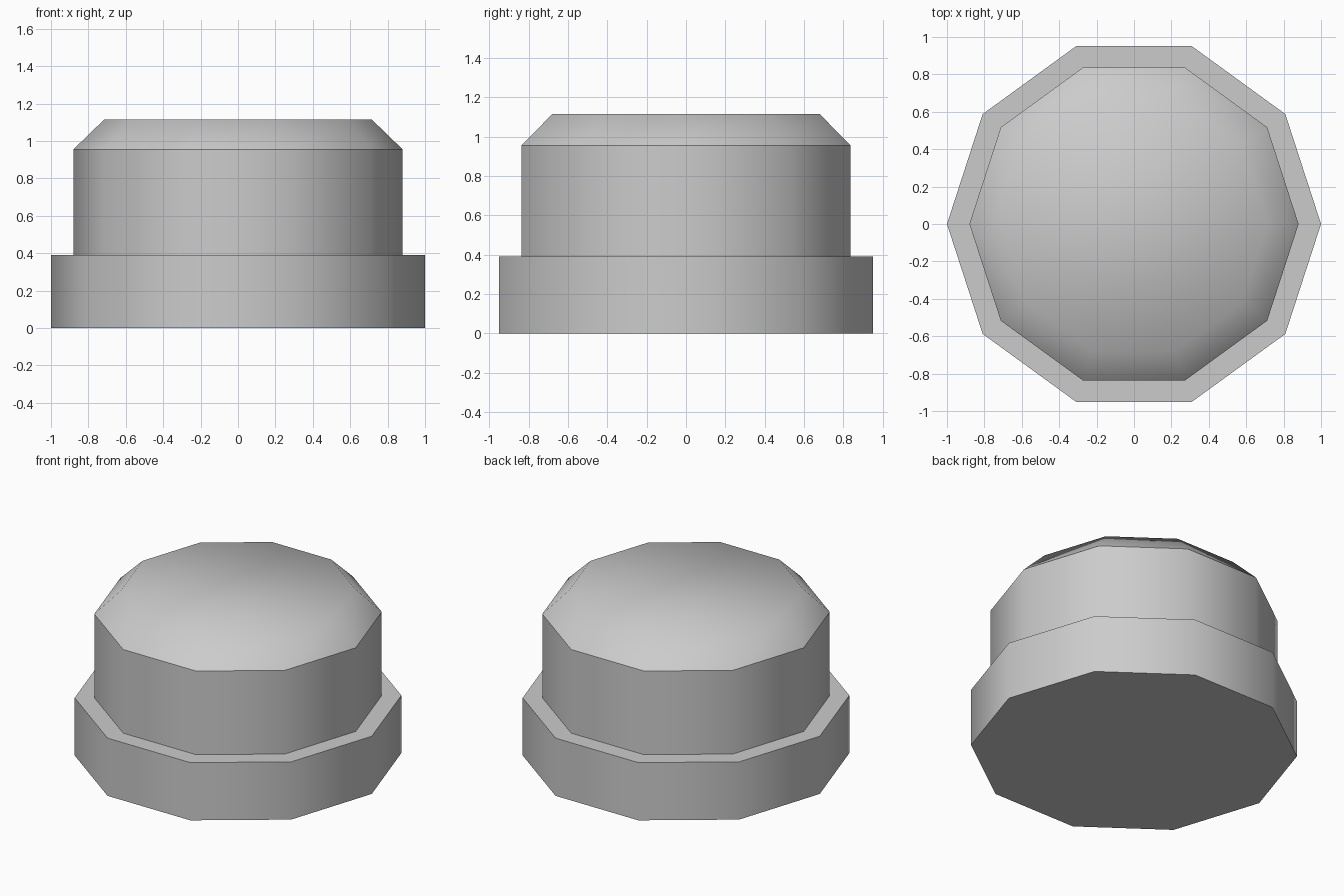
import bpy
import bmesh
from math import cos, sin, tau

SIDES = 10

cube = bpy.data.objects.get("Cube")
if cube:
    bpy.data.objects.remove(cube, do_unlink=True)

# Single plain grey
grey = bpy.data.materials.new("plain_grey")
grey.use_nodes = True
colour = (0.6, 0.6, 0.6, 1)
grey.diffuse_color = colour
grey.node_tree.nodes["Principled BSDF"].inputs["Base Color"].default_value = colour


def turned_part(name, profile, sharp_rings):
    """Closed ten-sided solid from (radius, height) rings, smooth around."""
    bm = bmesh.new()
    rings = [[bm.verts.new((r * cos(tau * i / SIDES), r * sin(tau * i / SIDES), z))
              for i in range(SIDES)] for r, z in profile]
    for low, high in zip(rings, rings[1:]):
        for i in range(SIDES):
            j = (i + 1) % SIDES
            bm.faces.new((low[i], low[j], high[j], high[i]))
    bm.faces.new(rings[0][::-1])
    bm.faces.new(rings[-1])
    for face in bm.faces:
        face.smooth = True
    # Crisp edges around the chosen rings
    for k in sharp_rings:
        for i in range(SIDES):
            bm.edges.get((rings[k][i], rings[k][(i + 1) % SIDES])).smooth = False
    mesh = bpy.data.meshes.new(name)
    bm.to_mesh(mesh)
    bm.free()
    mesh.materials.append(grey)
    obj = bpy.data.objects.new(name, mesh)
    bpy.context.collection.objects.link(obj)
    return obj


# Wide flange at the bottom
turned_part("base_flange", [(1, 0), (1, 0.39)], (0, 1))

# Narrower drum whose chamfer blends softly into the flat top
turned_part("domed_cap", [(0.88, 0.39), (0.88, 0.955), (0.715, 1.115)], (0, 1))
